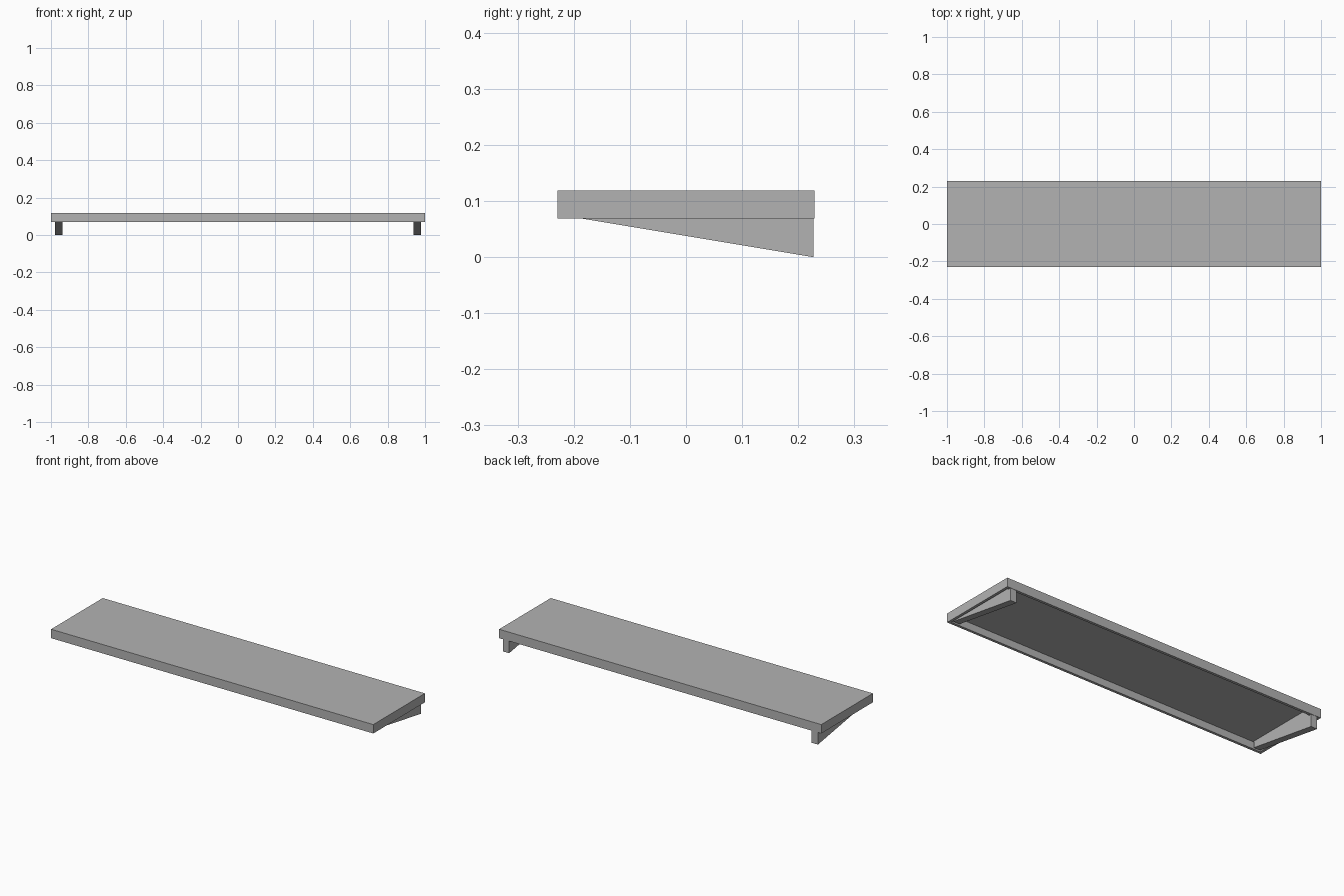
import bpy, bmesh

if "Cube" in bpy.data.objects:
    bpy.data.objects.remove(bpy.data.objects["Cube"])

# Mid-dark grey finish
grey = bpy.data.materials.new("grey_finish")
grey.diffuse_color = (0.45, 0.45, 0.45, 1)
grey.use_nodes = True
grey.node_tree.nodes["Principled BSDF"].inputs["Base Color"].default_value = grey.diffuse_color

def make_object(name, bm):
    bmesh.ops.recalc_face_normals(bm, faces=bm.faces)
    mesh = bpy.data.meshes.new(name)
    bm.to_mesh(mesh)
    bm.free()
    mesh.materials.append(grey)
    obj = bpy.data.objects.new(name, mesh)
    bpy.context.collection.objects.link(obj)
    return obj

L, W = 1.0, 0.229          # half length, half depth
TOP, BOTTOM = 0.119, 0.069
RIM, RECESS = 0.021, 0.04  # rim width, depth of the hollow underside

# Shelf board: a box whose underside is inset and pushed up into a tray
bm = bmesh.new()
bmesh.ops.create_cube(bm, size=1)
for v in bm.verts:
    v.co = (v.co.x * 2 * L, v.co.y * 2 * W, TOP if v.co.z > 0 else BOTTOM)
bm.normal_update()
under = [f for f in bm.faces if f.normal.z < -0.9]
bmesh.ops.inset_region(bm, faces=under, thickness=RIM)
inner = bmesh.ops.extrude_face_region(bm, geom=under)["geom"]
bmesh.ops.delete(bm, geom=under, context="FACES_ONLY")
bmesh.ops.translate(bm, verts=[g for g in inner if isinstance(g, bmesh.types.BMVert)],
                    vec=(0, 0, RECESS))
make_object("shelf_board", bm)

# Wedge brackets: side profile (y, z), tucked into the hollow of the board
profile = [(-0.208, 0.109), (-0.208, 0.0725), (0.227, 0.0), (0.227, 0.069),
           (0.208, 0.069), (0.208, 0.109)]
for side, name in ((-1, "left_bracket"), (1, "right_bracket")):
    bm = bmesh.new()
    face = bm.faces.new([bm.verts.new((side * 0.939, y, z)) for y, z in profile])
    ext = bmesh.ops.extrude_face_region(bm, geom=[face])["geom"]
    bmesh.ops.translate(bm, verts=[g for g in ext if isinstance(g, bmesh.types.BMVert)],
                        vec=(side * 0.039, 0, 0))
    make_object(name, bm)
